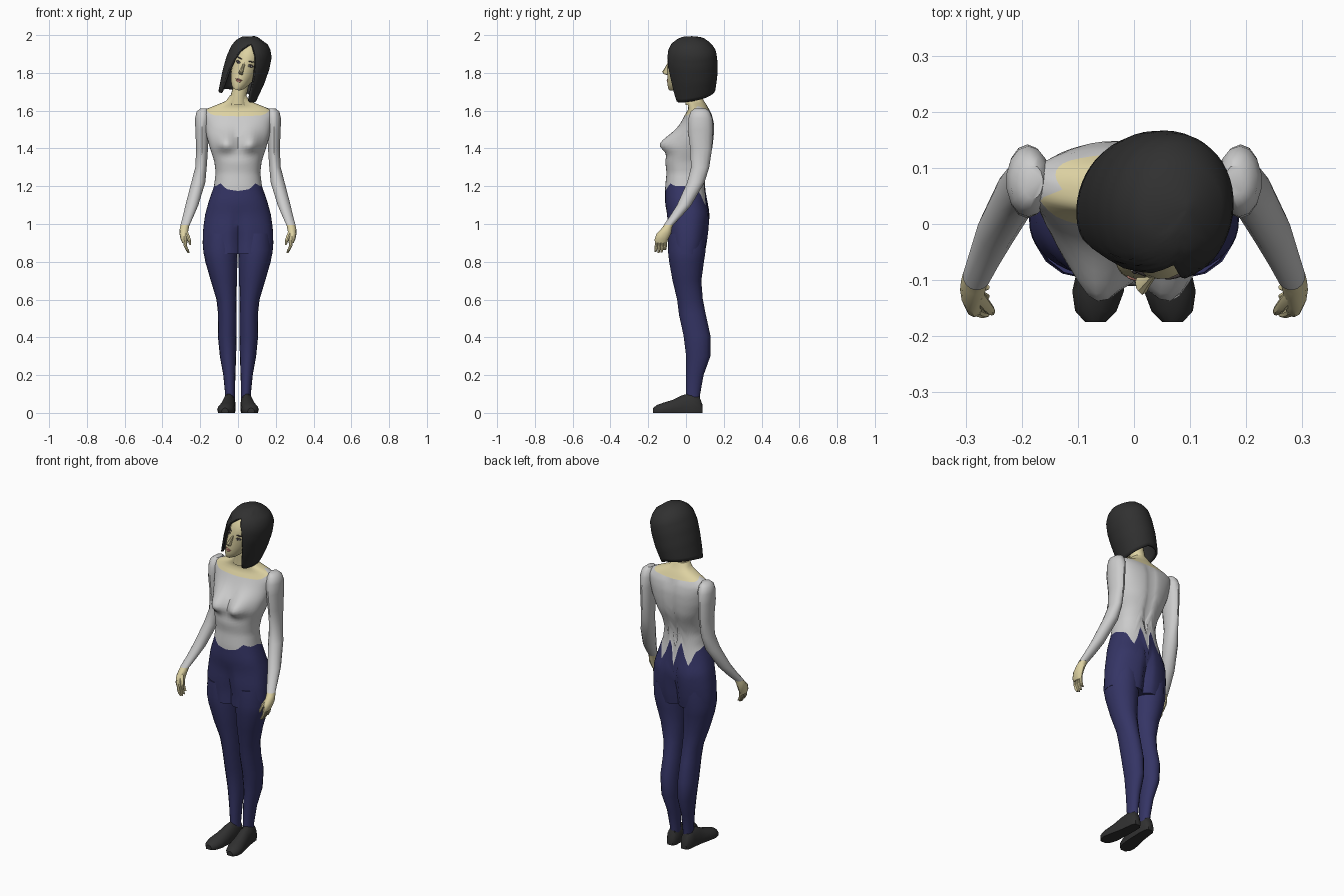
import bpy, bmesh, math
from mathutils import Vector, Matrix

COL = {"skin": (0.72, 0.64, 0.36, 1), "navy": (0.035, 0.035, 0.13, 1), "black": (0.03, 0.03, 0.03, 1),
       "dark": (0.05, 0.04, 0.04, 1), "lip": (0.6, 0.25, 0.2, 1), "white": (0.8, 0.8, 0.75, 1)}
MATS = {}


def finish(ob, color, smooth=40):
    if color:
        if color not in MATS:
            MATS[color] = bpy.data.materials.new(color)
            MATS[color].diffuse_color = COL[color]
        ob.data.materials.append(MATS[color])
    bpy.ops.object.select_all(action='DESELECT')
    ob.select_set(True)
    bpy.context.view_layer.objects.active = ob
    bpy.ops.object.shade_smooth_by_angle(angle=math.radians(smooth))
    return ob


def loft(name, rings, color=None, caps=(True, True), mtx=None):
    bm = bmesh.new()
    vs = [[bm.verts.new(p) for p in r] for r in rings]
    n = len(rings[0])
    for a, b in zip(vs, vs[1:]):
        for i in range(n):
            bm.faces.new((a[i], a[(i + 1) % n], b[(i + 1) % n], b[i]))
    if caps[0]:
        bm.faces.new(vs[0][::-1])
    if caps[1]:
        bm.faces.new(vs[-1])
    bmesh.ops.recalc_face_normals(bm, faces=bm.faces)
    if mtx:
        bm.transform(mtx)
    me = bpy.data.meshes.new(name)
    bm.to_mesh(me)
    bm.free()
    ob = bpy.data.objects.new(name, me)
    bpy.context.collection.objects.link(ob)
    return finish(ob, color)


def lerp(table, t):
    # piecewise linear lookup; each row is (key, value, value, ...)
    rows = sorted(table)
    t = min(max(t, rows[0][0]), rows[-1][0])
    for a, b in zip(rows, rows[1:]):
        if t <= b[0]:
            f = (t - a[0]) / (b[0] - a[0])
            return [p + (q - p) * f for p, q in zip(a[1:], b[1:])]


def ellipses(rows, n=14, s=1):
    # rows: centre x, centre y, z, radius x, radius y
    return [[Vector((s * (x + rx * math.sin(2 * math.pi * i / n)), y - ry * math.cos(2 * math.pi * i / n), z))
             for i in range(n)] for x, y, z, rx, ry in rows]


def panel(name, surf, lo, hi, steps, color=None, caps=(False, False), n=48, mtx=None):
    angs = [2 * math.pi * i / n for i in range(n)]
    rings = []
    for j in range(steps + 1):
        rings.append([surf(a, lo(a) + (hi(a) - lo(a)) * j / steps) for a in angs])
    return loft(name, rings, color, caps, mtx)


def turn(a):
    # degrees away from the front
    d = math.degrees(a) % 360
    return min(d, 360 - d)


# torso surface: z, centre y, half width, half depth
BODY = [(.84, .003, .182, .098), (.90, .008, .187, .105), (.97, .01, .185, .112), (1.05, .013, .174, .115),
        (1.12, .0, .155, .111), (1.2, -.005, .127, .105), (1.27, -.003, .118, .1), (1.33, .003, .125, .113),
        (1.40, .023, .148, .12), (1.47, .045, .168, .105), (1.53, .06, .178, .09), (1.58, .067, .19, .072),
        (1.605, .067, .178, .056), (1.63, .06, .115, .05), (1.65, .05, .065, .046), (1.68, .04, .043, .041)]


def body(a, z):
    cy, rx, ry = lerp(BODY, z)
    sx, c = math.sin(a), math.cos(a)
    x = rx * math.copysign(abs(sx) ** .9, sx)
    crease = .3 * math.exp(-(x / .022) ** 2) * min(max((1.08 - z) / .15, 0), 1)
    y = cy - ry * math.copysign(abs(c) ** .85, c) * (1 - crease)
    if c > 0:  # bust
        w = .065 if z > 1.425 else .04
        y -= .062 * math.exp(-((abs(x) - .065) / .05) ** 2 - ((z - 1.425) / w) ** 2)
    elif 1.2 < z < 1.6:  # spine groove
        y -= .012 * math.exp(-(x / .02) ** 2)
    return Vector((x, y, z))


HEM = [(0, 1.175), (25, 1.185), (45, 1.215), (65, 1.2), (90, 1.2), (130, 1.17), (152, 1.09), (168, 1.25), (180, 1.08)]
NECKLINE = [(0, 1.57), (40, 1.575), (90, 1.625), (140, 1.605), (180, 1.6)]
hem = lambda a: lerp(HEM, turn(a))[0]
neckline = lambda a: lerp(NECKLINE, turn(a))[0]

panel("trouser_hips", body, lambda a: .84, hem, 12, "navy", (True, False))
panel("shirt_torso", body, hem, neckline, 24)
panel("upper_chest", body, neckline, lambda a: 1.68, 6, "skin", (False, True))
loft("neck", ellipses([(0, .042, 1.63, .05, .045), (.003, .037, 1.68, .042, .041),
                       (.015, .035, 1.73, .041, .042), (.03, .04, 1.79, .045, .045)], 16), "skin")

# limbs, mirrored by sign
LEG = [(.092, .006, .95, .085, .1), (.093, .004, .86, .091, .1), (.088, .003, .8, .085, .092),
       (.075, .005, .7, .069, .076), (.061, .021, .6, .053, .068), (.056, .034, .52, .049, .071),
       (.057, .058, .41, .05, .071), (.053, .065, .3, .043, .064), (.046, .047, .2, .032, .046),
       (.042, .038, .1, .026, .037), (.042, .036, .06, .025, .036)]
ARM = [(.18, .075, 1.612, .018, .03), (.186, .075, 1.595, .034, .05), (.188, .076, 1.56, .04, .063),
       (.19, .076, 1.5, .037, .066), (.19, .08, 1.4, .032, .058), (.196, .075, 1.3, .031, .048),
       (.21, .052, 1.22, .038, .046), (.244, -.01, 1.1, .035, .038), (.264, -.055, 1.04, .029, .031),
       (.28, -.093, .995, .025, .025)]
HAND = [(.276, -.085, 1.008, .022, .022), (.284, -.1, .98, .024, .026), (.288, -.117, .95, .022, .038),
        (.286, -.13, .92, .018, .036), (.281, -.133, .9, .014, .032)]
FOOT = [(.087, .045, .018, .045), (.07, .045, .03, .09), (.03, .046, .034, .108), (-.02, .05, .037, .095),
        (-.07, .057, .042, .07), (-.12, .064, .046, .055), (-.155, .068, .037, .042), (-.175, .069, .018, .026)]

for s, side in ((-1, "right"), (1, "left")):
    loft(side + "_trouser_leg", ellipses(LEG, 16, s), "navy")
    loft(side + "_sleeve", ellipses(ARM, 14, s))
    loft(side + "_hand", ellipses(HAND, 12, s), "skin")
    for k in range(4):
        y, tip = -.157 + .016 * k, (.853, .846, .85, .862)[k]
        loft(f"{side}_finger_{k + 1}", ellipses([(.281, y + .002, .915, .009, .0085), (.279, y, .885, .009, .0085),
             (.27, y - .003, .865, .008, .008), (.262, y - .004, tip, .005, .005)], 8, s), "skin")
    loft(side + "_thumb", ellipses([(.28, -.125, .965, .012, .013), (.266, -.143, .935, .011, .011),
         (.257, -.153, .91, .009, .009), (.253, -.158, .89, .005, .005)], 8, s), "skin")
    # shoe sections run heel to toe with a flat sole
    rings = []
    for y, cx, w, h in FOOT:
        ring = []
        for i in range(14):
            t = 2 * math.pi * i / 14
            ring.append(Vector((s * (cx + w * math.cos(t)), y, max(.0, h * (.3 + .7 * math.sin(t))))))
        rings.append(ring)
    loft(side + "_shoe", rings, "black")

# head group is built upright then tilted
TILT = (Matrix.Translation((.045, .03, 1.83)) @ Matrix.Rotation(math.radians(18), 4, 'Y')
        @ Matrix.Rotation(math.radians(-8), 4, 'Z'))
HEAD = [(0, -.103, -.13, .016, .018), (0, -.088, -.117, .032, .039), (0, -.064, -.088, .05, .066),
        (0, -.042, -.045, .065, .088), (0, -.026, 0, .074, .102), (0, -.015, .05, .078, .114),
        (0, -.005, .1, .07, .105), (0, 0, .14, .045, .07)]
loft("head", ellipses(HEAD, 24), "skin", mtx=TILT)
NOSE = [(0, -.122, .02, .006, .006), (0, -.132, -.01, .008, .012), (0, -.138, -.032, .011, .02),
        (0, -.136, -.041, .013, .016), (0, -.128, -.047, .009, .009)]
loft("nose", ellipses(NOSE, 8), "skin", mtx=TILT)


def blob(name, loc, size, color, roll=0, yaw=0):
    bm = bmesh.new()
    bmesh.ops.create_uvsphere(bm, u_segments=12, v_segments=8, radius=1)
    bm.transform(TILT @ Matrix.Translation(loc) @ Matrix.Rotation(yaw, 4, 'Z')
                 @ Matrix.Rotation(roll, 4, 'Y') @ Matrix.Diagonal((*size, 1)))
    me = bpy.data.meshes.new(name)
    bm.to_mesh(me)
    bm.free()
    ob = bpy.data.objects.new(name, me)
    bpy.context.collection.objects.link(ob)
    finish(ob, color, 60)


for s, side in ((-1, "right"), (1, "left")):
    blob(side + "_eyelid", (s * .034, -.116, .013), (.017, .005, .0075), "dark", s * -.12, s * .4)
    blob(side + "_eye_white", (s * .034, -.119, .0105), (.012, .004, .0045), "white", s * -.12, s * .4)
    blob(side + "_iris", (s * .034, -.1215, .0115), (.005, .003, .005), "dark", 0, s * .4)
    blob(side + "_eyebrow", (s * .036, -.119, .036), (.02, .004, .003), "dark", s * -.15, s * .4)
blob("upper_lip", (0, -.127, -.075), (.019, .006, .0045), "lip")
blob("lower_lip", (0, -.126, -.084), (.015, .006, .0055), "lip")

# bobbed hair: shell with a curtain opening over the face
HAIR = [(-.18, -.0, .1, .112), (-.12, .003, .108, .124), (-.05, .003, .116, .133), (.03, 0, .118, .137),
        (.09, 0, .11, .13), (.125, 0, .094, .108), (.15, 0, .068, .078), (.164, 0, .038, .045), (.17, 0, .008, .01)]
FRINGE = [(0, .128), (12, .105), (25, .06), (35, -.01), (42, -.09), (50, -.165), (60, -.172), (100, -.155), (180, -.125)]


def hair(a, z):
    cy, rx, ry = lerp(HAIR, z)
    return Vector((rx * math.sin(a), cy - ry * math.cos(a), z))


bob = panel("bob_hair", hair, lambda a: lerp(FRINGE, turn(a))[0], lambda a: .17, 16, "black", (False, True), 48, TILT)
shell = bob.modifiers.new("thickness", 'SOLIDIFY')
shell.thickness = .012
shell.offset = -1
